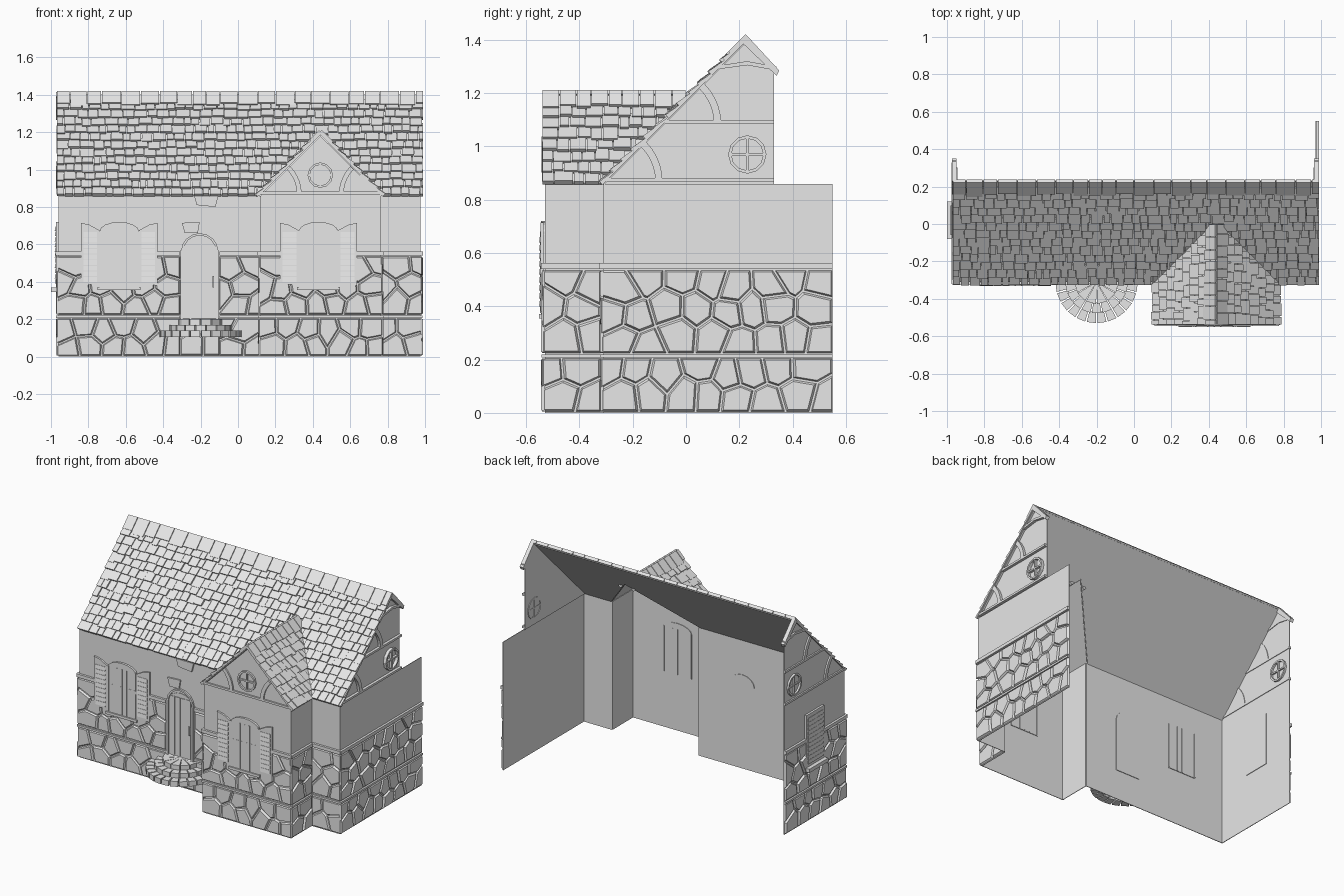
import bpy, bmesh, random
from math import sin, cos, pi, sqrt
from mathutils import Vector, Matrix

random.seed(4)
cube = bpy.data.objects.get("Cube")
if cube:
    bpy.data.objects.remove(cube)

grey = bpy.data.materials.new("plain grey")
grey.use_nodes = True
grey.diffuse_color = (0.8, 0.8, 0.8, 1)
grey.node_tree.nodes["Principled BSDF"].inputs["Base Color"].default_value = grey.diffuse_color


def frame(origin, u, v):
    """Drawing plane: u and v lie in the plane, depth runs along its normal."""
    u, v = Vector(u).normalized(), Vector(v).normalized()
    m = Matrix((u, v, u.cross(v))).transposed().to_4x4()
    m.translation = origin
    return m


def prism(bm, plane, pts, d0, d1, top=1.0, tilt=0.0):
    """Extrude a flat outline from depth d0 to d1; the top may shrink or tilt."""
    mid = sum((Vector(p) for p in pts), Vector((0, 0))) / len(pts)
    low = min(p[1] for p in pts)
    a = [bm.verts.new(plane @ Vector((p[0], p[1], d0))) for p in pts]
    b = []
    for p in pts:
        q = mid + (Vector(p) - mid) * top
        b.append(bm.verts.new(plane @ Vector((q.x, q.y, d1 - tilt * (p[1] - low)))))
    bm.faces.new(a[::-1])
    bm.faces.new(b)
    for i in range(len(a)):
        j = (i + 1) % len(a)
        bm.faces.new((a[i], a[j], b[j], b[i]))


def finish(name, bm):
    bmesh.ops.recalc_face_normals(bm, faces=bm.faces)
    mesh = bpy.data.meshes.new(name)
    bm.to_mesh(mesh)
    bm.free()
    mesh.materials.append(grey)
    bpy.context.collection.objects.link(bpy.data.objects.new(name, mesh))


def rect(u0, u1, v0, v1):
    return [(u0, v0), (u1, v0), (u1, v1), (u0, v1)]


def sector(cu, cv, r0, r1, a0, a1, n=5):
    steps = [a0 + (a1 - a0) * i / n for i in range(n + 1)]
    return ([(cu + r1 * cos(a), cv + r1 * sin(a)) for a in steps]
            + [(cu + r0 * cos(a), cv + r0 * sin(a)) for a in reversed(steps)])


def arch(c, half, low, shoulder, rise):
    curve = [(c + half * cos(pi * i / 8), shoulder + rise * sin(pi * i / 8)) for i in range(9)]
    return [(c - half, low), (c + half, low)] + curve


# Wall planes
UP, X, Y = (0, 0, 1), (1, 0, 0), (0, 1, 0)
FRONT, BAY_FRONT = frame((0, -.31, 0), X, UP), frame((0, -.53, 0), X, UP)
RIGHT, LEFT = frame((.975, 0, 0), Y, UP), frame((-.96, 0, 0), (0, -1, 0), UP)
BAY_RIGHT, BAY_LEFT = frame((.765, 0, 0), Y, UP), frame((.12, 0, 0), (0, -1, 0), UP)
EAVE, BAY_MID, HALF = .86, .44, .33
MAIN_RUN, BAY_RUN = .54 * sqrt(2), HALF * sqrt(2)

# Thin plaster walls
bm = bmesh.new()
gable = [(-.31, EAVE), (.33, EAVE), (.33, 1.3), (.23, 1.4)]
for plane, outline in (
        (FRONT, rect(-.96, .12, 0, EAVE)), (FRONT, rect(.765, .975, 0, EAVE)),
        (BAY_FRONT, rect(.12, .765, 0, EAVE)),
        (BAY_FRONT, [(.12, EAVE), (.765, EAVE), (BAY_MID, 1.18)]),
        (BAY_RIGHT, rect(-.53, -.31, 0, EAVE)), (BAY_LEFT, rect(.31, .53, 0, EAVE)),
        (RIGHT, rect(-.31, .55, 0, EAVE)), (LEFT, rect(-.33, .31, 0, EAVE)),
        (LEFT, [(-y, z) for y, z in reversed(gable)])):
    prism(bm, plane, outline, -.004, 0)
prism(bm, RIGHT, gable, -.012, -.008)
finish("plaster_walls", bm)


def clip(poly, point, normal):
    """Keep the part of a polygon behind a line."""
    out = []
    for p, q in zip(poly, poly[1:] + poly[:1]):
        dp, dq = (p - point).dot(normal), (q - point).dot(normal)
        if dp <= 0:
            out.append(p)
        if dp * dq < 0:
            out.append(p.lerp(q, dp / (dp - dq)))
    return out


def rubble(bm, plane, u0, u1, v0, v1, size=.115):
    """Fill a rectangle with irregular raised stones."""
    cols, rows = max(1, round((u1 - u0) / size)), max(1, round((v1 - v0) / (size * .8)))
    du, dv = (u1 - u0) / cols, (v1 - v0) / rows
    seeds = [Vector((u0 + (i + .5 + .25 * (-1) ** j + random.uniform(-.25, .25)) * du,
                     v0 + (j + .5 + random.uniform(-.3, .3)) * dv))
             for i in range(cols) for j in range(rows)]
    for s in seeds:
        poly = [Vector(p) for p in rect(u0, u1, v0, v1)]
        for t in seeds:
            if t is not s and (t - s).length < 4 * size:
                n = (t - s).normalized()
                poly = clip(poly, (s + t) / 2 - n * .004, n)
        if len(poly) > 2:
            prism(bm, plane, poly, 0, random.uniform(.009, .014), top=.88)


# Stone facing in two bands, with a ledge above each
stones, ledges = bmesh.new(), bmesh.new()
for plane, u0, u1 in ((FRONT, -.97, -.31), (FRONT, -.1, .12), (FRONT, .77, .985),
                      (BAY_FRONT, .11, .775), (BAY_RIGHT, -.54, -.32),
                      (BAY_LEFT, .32, .54), (RIGHT, -.32, .55), (LEFT, -.33, .32)):
    rubble(stones, plane, u0, u1, .005, .205)
    rubble(stones, plane, u0, u1, .225, .535)
    prism(ledges, plane, rect(u0, u1, .207, .22), 0, .012)
    prism(ledges, plane, rect(u0, u1, .54, .562), 0, .015)
rubble(stones, FRONT, -.31, -.1, .005, .205)
finish("stone_facing", stones)
finish("stone_ledges", ledges)

# Roof sheets, the main one notched along the valleys
MAIN_ROOF = frame((0, -.31, EAVE), X, (0, 1, 1))
BAY_ROOF_R = frame((BAY_MID + HALF, 0, EAVE), Y, (-1, 0, 1))
BAY_ROOF_L = frame((BAY_MID - HALF, 0, EAVE), (0, -1, 0), (1, 0, 1))
bm = bmesh.new()
prism(bm, MAIN_ROOF, [(-.96, 0), (BAY_MID - HALF, 0), (BAY_MID, BAY_RUN), (BAY_MID + HALF, 0),
                      (.98, 0), (.98, MAIN_RUN), (-.96, MAIN_RUN)], -.004, .002)
slope = [(-.53, 0), (-.31, 0), (.02, BAY_RUN), (-.53, BAY_RUN)]
prism(bm, BAY_ROOF_R, slope, -.004, .002)
prism(bm, BAY_ROOF_L, [(-u, v) for u, v in reversed(slope)], -.004, .002)
finish("roof_sheets", bm)


def main_spans(v):
    h = HALF - v / sqrt(2)
    return [(-.97, .99)] if h <= 0 else [(-.97, BAY_MID - h), (BAY_MID + h, .99)]


def shingle(bm, plane, run, spans, row=.059):
    """Overlapping rows of uneven tiles."""
    for r in range(int(run / row)):
        v = r * row
        for u, end in spans(v):
            while u < end - .005:
                w = min(random.uniform(.035, .075), end - u)
                low = max(-.005, v - random.uniform(0, .016))
                tile = rect(u + .002, u + w - .002, low, min(v + row + .012, run))
                prism(bm, plane, tile, 0, random.uniform(.016, .023), tilt=.17)
                u += w


def ridge_caps(bm, plane, run, u, end, width, drop):
    while u < end - .01:
        w = min(width * random.uniform(.7, 1.1), end - u)
        low = run - drop * random.uniform(.75, 1)
        prism(bm, plane, rect(u + .002, u + w - .002, low, run + .01), 0, .02)
        u += w


bm = bmesh.new()
shingle(bm, MAIN_ROOF, MAIN_RUN, main_spans)
shingle(bm, BAY_ROOF_R, BAY_RUN, lambda v: [(-.54, -.31 + v / sqrt(2))])
shingle(bm, BAY_ROOF_L, BAY_RUN, lambda v: [(.31 - v / sqrt(2), .54)])
finish("roof_shingles", bm)
bm = bmesh.new()
ridge_caps(bm, MAIN_ROOF, MAIN_RUN, -.97, .99, .1, .1)
ridge_caps(bm, BAY_ROOF_R, BAY_RUN, -.54, 0, .07, .08)
ridge_caps(bm, BAY_ROOF_L, BAY_RUN, 0, .54, .07, .08)
finish("ridge_caps", bm)


def round_window(bm, plane, u, v, r=.072):
    for i in range(4):
        prism(bm, plane, sector(u, v, r - .012, r, i * pi / 2, (i + 1) * pi / 2, 3), -.016, .012)
    prism(bm, plane, rect(u - .005, u + .005, v - r + .01, v + r - .01), -.014, .008)
    prism(bm, plane, rect(u - r + .01, u + r - .01, v - .005, v + .005), -.014, .008)


# Gable timbers and round windows
bm = bmesh.new()
for plane, side in ((RIGHT, 1), (LEFT, -1)):
    def flip(pts):
        return [(side * u, v) for u, v in pts]
    for low, start in ((.868, -.3), (1.085, -.08)):
        prism(bm, plane, flip(rect(start, .33, low, low + .014)), -.008, .01)
        prism(bm, plane, flip(sector(start, low, .185, .212, 0, pi / 4)), -.008, .01)
    prism(bm, plane, flip([(.12, 1.29), (.23, 1.305), (.34, 1.285), (.34, 1.3), (.23, 1.32), (.13, 1.305)]), -.008, .01)
    prism(bm, plane, flip([(.21, 1.39), (.34, 1.265), (.35, 1.285), (.23, 1.415)]), -.012, .014)
    round_window(bm, plane, side * .23, .97)
prism(bm, BAY_FRONT, rect(.12, .76, .868, .882), 0, .01)
prism(bm, BAY_FRONT, sector(.13, .87, .185, .21, 0, pi / 4), 0, .01)
prism(bm, BAY_FRONT, sector(.75, .87, .185, .21, pi * .75, pi), 0, .01)
round_window(bm, BAY_FRONT, BAY_MID, .97, .068)
finish("gable_timbers", bm)


def slats(bm, plane, u0, u1, v0, v1, d, n=9):
    step = (v1 - v0) / n
    for i in range(n):
        prism(bm, plane, rect(u0, u1, v0 + i * step, v0 + (i + .85) * step), d - .004, d + .006, tilt=.15)


# Arched windows with open shutters
panes, shutters = bmesh.new(), bmesh.new()
for plane, c in ((FRONT, -.635), (BAY_FRONT, .43)):
    prism(panes, plane, arch(c, .105, .37, .67, .05), -.008, .014)
    for offset in (-.1, -.035, 0, .035, .1):
        prism(panes, plane, rect(c + offset - .004, c + offset + .004, .375, .68), -.01, .018)
    prism(panes, plane, rect(c - .115, c + .115, .355, .372), 0, .022)
    for s in (-1, 1):
        leaf = [(.105, .39), (.205, .38), (.205, .715), (.16, .705), (.105, .675)]
        prism(shutters, plane, [(c + s * u, v) for u, v in leaf], .004, .016)
        a, b = sorted((c + s * .118, c + s * .192))
        slats(shutters, plane, a, b, .4, .67, .016)
finish("arched_windows", panes)

# Closed side window with its sill
prism(shutters, LEFT, rect(-.115, .075, .37, .72), -.008, .014)
slats(shutters, LEFT, -.1, .06, .39, .7, .014, 11)
prism(shutters, LEFT, rect(-.12, .08, .345, .37), 0, .04)
finish("shutters", shutters)

# Arched door with planks, handle, keystone and lamp plate
bm = bmesh.new()
prism(bm, FRONT, arch(-.205, .09, .2, .56, .07), -.008, .004)
for u in (-.265, -.225, -.185, -.145):
    prism(bm, FRONT, rect(u - .017, u + .017, .21, .6), 0, .008)
for u in (-.3, -.11):
    prism(bm, FRONT, rect(u - .007, u + .007, .2, .57), 0, .012)
prism(bm, FRONT, sector(-.205, .56, .088, .1, 0, pi, 8), 0, .012)
prism(bm, FRONT, rect(-.137, -.129, .37, .43), 0, .02)
prism(bm, FRONT, [(-.285, .66), (-.215, .66), (-.205, .72), (-.3, .715)], 0, .01)
prism(bm, FRONT, [(-.22, .81), (-.12, .8), (-.105, .86), (-.235, .86)], 0, .012)
finish("front_door", bm)

# Rounded entrance steps in wedge-shaped stones
bm = bmesh.new()
PLAN = frame((-.2, -.31, 0), X, Y)
for inner, outer, low, high in ((.16, .22, .105, .14), (.11, .168, .12, .17), (0, .118, .14, .2)):
    count = max(5, int(outer * 55))
    for i in range(count):
        a = pi + pi * i / count
        wedge = sector(0, 0, inner, outer, a + .02, a + pi / count - .02, 1)
        prism(bm, PLAN, wedge[:3] if inner == 0 else wedge, low, high)
finish("entrance_steps", bm)
